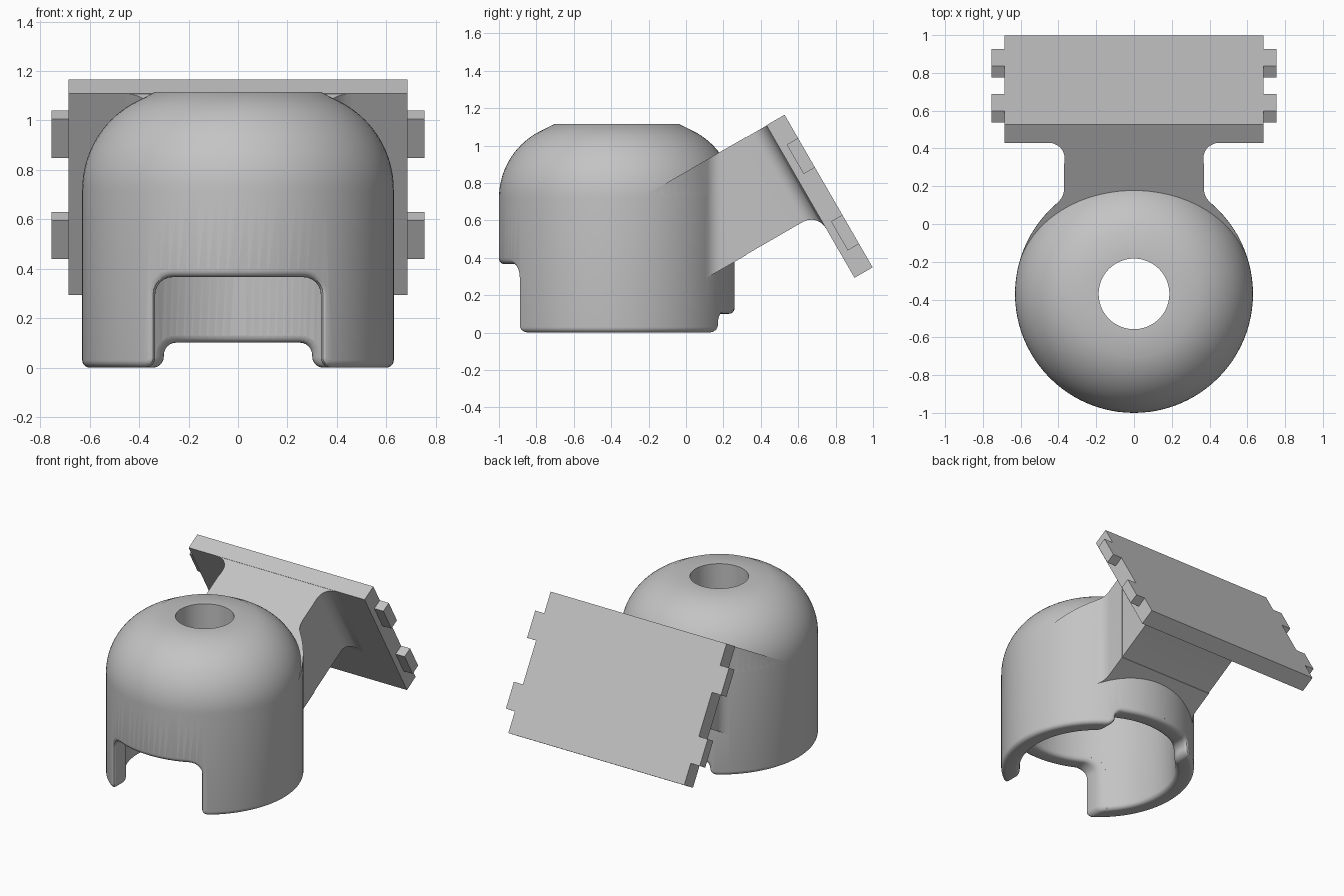
import bpy, bmesh
from math import sin, cos, radians, sqrt
from mathutils import Vector

if "Cube" in bpy.data.objects:
    bpy.data.objects.remove(bpy.data.objects["Cube"])

GREY = (0.55, 0.55, 0.55, 1)
mat = bpy.data.materials.new("plain grey")
mat.use_nodes = True
mat.diffuse_color = GREY
mat.node_tree.nodes["Principled BSDF"].inputs["Base Color"].default_value = GREY

CY = -0.37              # y of the cup axis
R_OUT, R_IN = 0.63, 0.51
EDGE = 0.03             # rounding of the rim and notch edges


def finish(name, bm):
    bmesh.ops.recalc_face_normals(bm, faces=bm.faces)
    mesh = bpy.data.meshes.new(name)
    bm.to_mesh(mesh)
    bm.free()
    mesh.materials.append(mat)
    ob = bpy.data.objects.new(name, mesh)
    bpy.context.collection.objects.link(ob)
    return ob


def arc(cx, cz, r, a0, a1, n=8):
    angles = [radians(a0 + (a1 - a0) * i / n) for i in range(n + 1)]
    return [(cx + r * cos(a), cz + r * sin(a)) for a in angles]


def revolve(name, profile):
    bm = bmesh.new()
    vs = [bm.verts.new((r, CY, z)) for r, z in profile]
    edges = [bm.edges.new(p) for p in zip(vs, vs[1:])]
    bmesh.ops.spin(bm, geom=vs + edges, cent=(0, CY, 0), axis=(0, 0, 1),
                   angle=radians(360), steps=96, use_duplicate=False)
    bmesh.ops.remove_doubles(bm, verts=bm.verts, dist=1e-4)
    return finish(name, bm)


def loft(name, sections):
    bm = bmesh.new()
    rings = [[bm.verts.new(p) for p in s] for s in sections]
    n = len(rings[0])
    for a, b in zip(rings, rings[1:]):
        for i in range(n):
            j = (i + 1) % n
            bm.faces.new((a[i], a[j], b[j], b[i]))
    bm.faces.new(rings[0])
    bm.faces.new(rings[-1])
    return finish(name, bm)


def boolean(target, tool, operation):
    mod = target.modifiers.new(operation, "BOOLEAN")
    mod.operation = operation
    mod.solver = "EXACT"
    mod.object = tool
    bpy.context.view_layer.objects.active = target
    bpy.ops.object.modifier_apply(modifier=mod.name)
    bpy.data.objects.remove(tool)


def notch(name, side, w, h, corner, foot):
    """Rim cutter that follows the round wall, flaring at both wall faces."""
    # half outline: x, z and outward direction
    half = [(w + foot, -0.1, 0, 0)]
    for i in range(7):
        a = radians(90 - 15 * i)
        half.append((w + foot * (1 - cos(a)), foot * (1 - sin(a)), cos(a), sin(a)))
    for i in range(7):
        a = radians(15 * i)
        half.append((w - corner * (1 - cos(a)), h - corner * (1 - sin(a)) + 0.001,
                     cos(a), sin(a)))
    half += [((w - corner) * k / 8, h + 0.001, 0, 1) for k in range(7, 0, -1)]
    outline = half + [(0, h + 0.001, 0, 1)]
    outline += [(-x, z, -nx, nz) for x, z, nx, nz in reversed(half)]
    # wall radius and flare, from outside to inside
    fillet = [(EDGE * (1 - cos(radians(a))), EDGE * (1 - sin(radians(a))))
              for a in (90, 67, 45, 22, 0)]
    steps = [(0.9, EDGE)]
    steps += [(R_OUT - d, f) for f, d in [(f, EDGE - g) for g, f in
              [(EDGE - d0, f0) for d0, f0 in reversed([(EDGE * (1 - cos(radians(a))),
               EDGE * (1 - sin(radians(a)))) for a in (90, 67, 45, 22, 0)])]]]
    steps += [(R_IN + d, f) for d, f in fillet]
    steps += [(0.45, EDGE)]
    sections = []
    for r, f in steps:
        ring = []
        for x, z, nx, nz in outline:
            px = x + f * nx
            ring.append((px, CY + side * sqrt(r * r - px * px), z + f * nz))
        sections.append(ring)
    return loft(name, sections)


# Cup: solid dome with a flat top
cup = revolve("cup", [(0, 0)] + arc(R_OUT - EDGE, EDGE, EDGE, -90, 0, 5)
              + arc(0.23, 0.72, 0.4, 0, 60, 16) + [(0.335, 1.115), (0, 1.115)])

# Notches in the front and back of the rim
boolean(cup, notch("front_notch", -1, 0.335, 0.365, 0.07, 0.04), "DIFFERENCE")
boolean(cup, notch("back_notch", 1, 0.3, 0.1, 0.05, 0.045), "DIFFERENCE")


# Neck root: blends into the cup between two slanted planes
def slope(y):
    return 1.165 + (y - 0.527) * 0.577


NECK_W, BLEND = 0.37, 0.1
side = [(NECK_W, 0.32)] + arc(NECK_W + BLEND, 0.189, BLEND, 180, 229, 8)
side += [(x, CY + y) for x, y in arc(0, 0, R_OUT - 0.001, 48, 12, 14)]
root = side + [(-x, y) for x, y in reversed(side)]
boolean(cup, loft("neck_root", [[(x, y, slope(y) - drop) for x, y in root]
                                for drop in (0.632, 0)]), "UNION")

# Frame of the tilted plate: t runs down the plate, n points out of its back
ORIGIN = Vector((0, 0.527, 1.165))
T = Vector((0, 0.5, -0.866))
N = Vector((0, 0.866, 0.5))


def rect(x0, x1, t0, t1, n):
    return [Vector((x, 0, 0)) + ORIGIN + T * t + N * n
            for x, t in ((x0, t0), (x1, t0), (x1, t1), (x0, t1))]


# Neck: flares into the plate at the sides and below
PLATE, FLARE = 0.112, 0.09
sections = [rect(-0.368, 0.368, 0.002, 0.545, -0.62)]
for i in range(9):
    a = radians(90 * i / 8)
    f = FLARE * (1 - cos(a))
    sections.append(rect(-0.368 - f, 0.368 + f, 0.002, 0.545 + f,
                         -PLATE - FLARE * (1 - sin(a))))
last = 0.368 + FLARE
sections.append(rect(-last, last, 0.002, 0.545 + FLARE, -0.08))
boolean(cup, loft("neck", sections), "UNION")

# Cavity with a bore through the top
cavity = [(0, -0.1), (R_IN + EDGE, -0.1)]
cavity += arc(R_IN + EDGE, EDGE, EDGE, 270, 180, 5)
cavity += arc(0.23, 0.65, R_IN - 0.23, 0, 90, 14)
cavity += [(0.187, 0.93), (0.187, 1.3), (0, 1.3)]
boolean(cup, revolve("cavity", cavity), "DIFFERENCE")
cup.name = "cup_and_neck"

# Tilted plate with two tabs on each side
parts = [cup, loft("plate", [rect(-0.685, 0.685, 0, 0.942, n) for n in (-PLATE, 0)])]
for label, s in (("left", 1), ("right", -1)):
    for spot, t0, t1 in (("upper", 0.144, 0.325), ("lower", 0.618, 0.797)):
        parts.append(loft(f"{label}_{spot}_tab",
                          [rect(s * 0.68, s * 0.755, t0, t1, n) for n in (-0.07, 0)]))

# Smooth shading with sharp edges kept
bpy.ops.object.select_all(action="DESELECT")
for ob in parts:
    ob.select_set(True)
bpy.context.view_layer.objects.active = cup
bpy.ops.object.shade_smooth_by_angle(angle=radians(30))
